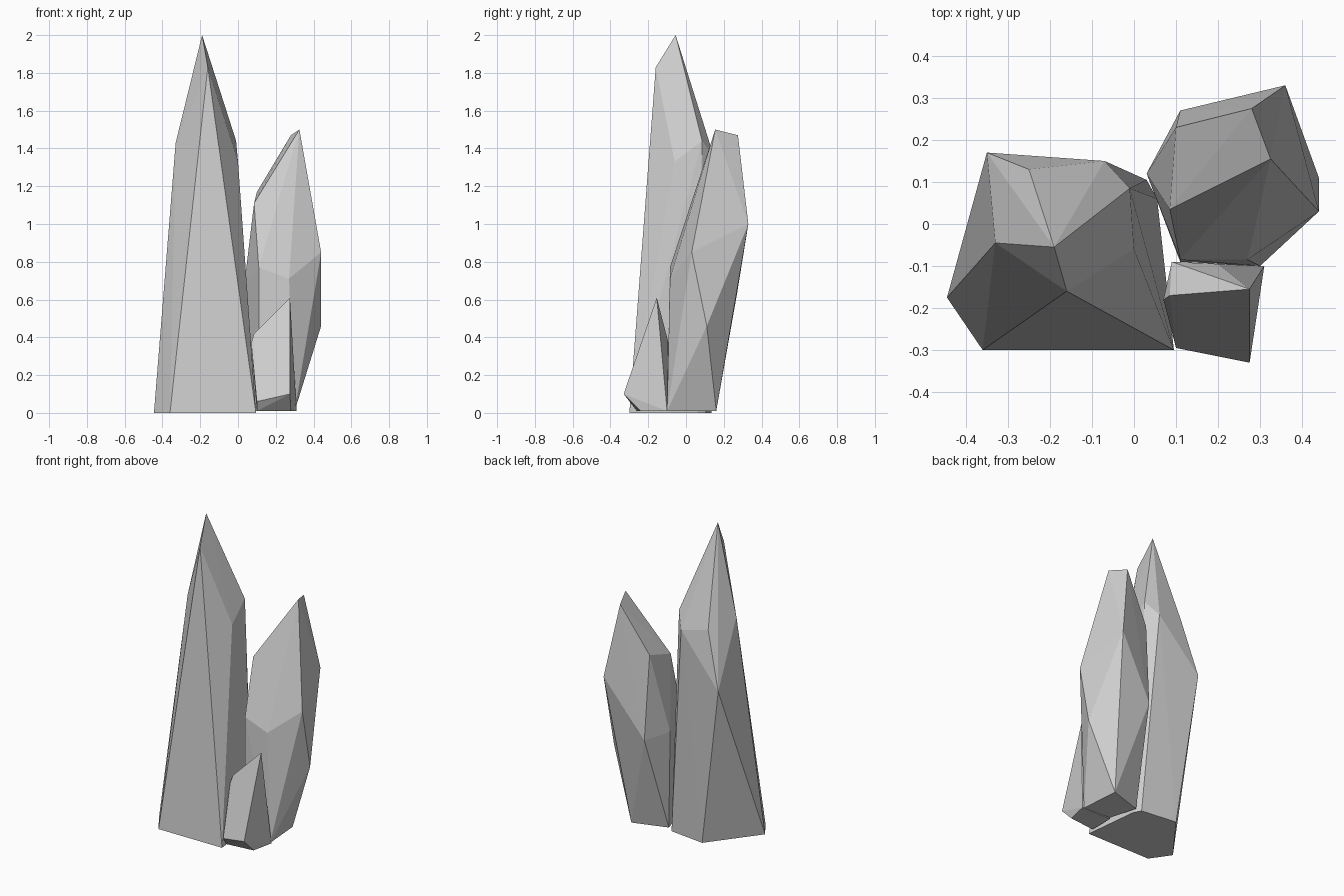
import bpy
import bmesh
from mathutils import Vector

default_cube = bpy.data.objects.get("Cube")
if default_cube:
    bpy.data.objects.remove(default_cube, do_unlink=True)


def make_material(name, colour):
    material = bpy.data.materials.new(name)
    material.use_nodes = True
    material.diffuse_color = colour
    material.node_tree.nodes["Principled BSDF"].inputs["Base Color"].default_value = colour
    return material


def make_crystal(name, material, base, waist, shoulder, tip):
    """Wrap a faceted, flat-shaded convex shell around rings of corner points."""
    bm = bmesh.new()
    for ring in (base, waist, shoulder, tip):
        for corner in ring:
            bm.verts.new(Vector(corner))
    bmesh.ops.convex_hull(bm, input=list(bm.verts))

    # Clear corners that fell inside the shell
    loose = [vert for vert in bm.verts if not vert.link_faces]
    bmesh.ops.delete(bm, geom=loose, context="VERTS")
    bmesh.ops.recalc_face_normals(bm, faces=list(bm.faces))

    mesh = bpy.data.meshes.new(name)
    bm.to_mesh(mesh)
    bm.free()
    mesh.materials.append(material)
    crystal = bpy.data.objects.new(name, mesh)
    bpy.context.scene.collection.objects.link(crystal)
    return crystal


stone = make_material("pale_grey_stone", (0.62, 0.62, 0.62, 1))

# Tallest crystal: wide flat front, pointed top
make_crystal(
    "tall_crystal", stone,
    base=[(-.445, -.175, 0), (-.36, -.3, 0), (.095, -.3, 0),
          (.055, .06, 0), (.03, .105, 0), (-.21, .135, 0)],
    waist=[(-.35, .17, 1.03)],
    shoulder=[(-.33, -.045, 1.43), (-.25, .13, 1.39), (-.07, .15, 1.35),
              (-.01, .085, 1.44), (0, -.06, 1.33)],
    tip=[(-.16, -.16, 1.83), (-.19, -.055, 2)],
)

# Middle crystal: narrow foot, swelling waist, slanted top
make_crystal(
    "middle_crystal", stone,
    base=[(.11, -.09, .01), (.3, -.1, .01), (.28, .16, .01), (.06, .09, .01)],
    waist=[(.11, -.085, .77), (.27, -.085, .71), (.44, .03, .85),
           (.44, .11, .46), (.11, .27, .63), (.03, .12, .65)],
    shoulder=[(.085, .035, 1.11), (.1, .23, 1.17), (.36, .33, 1)],
    tip=[(.325, .155, 1.5), (.28, .275, 1.47)],
)

# Smallest crystal: low shard leaning at the front
make_crystal(
    "small_crystal", stone,
    base=[(.1, -.26, .01), (.28, -.24, .01), (.31, -.1, .01), (.1, -.1, .01)],
    waist=[(.1, -.295, .06), (.275, -.33, .1)],
    shoulder=[(.07, -.18, .37), (.085, -.17, .42), (.09, -.09, .36),
              (.2, -.095, .38)],
    tip=[(.275, -.155, .61)],
)
